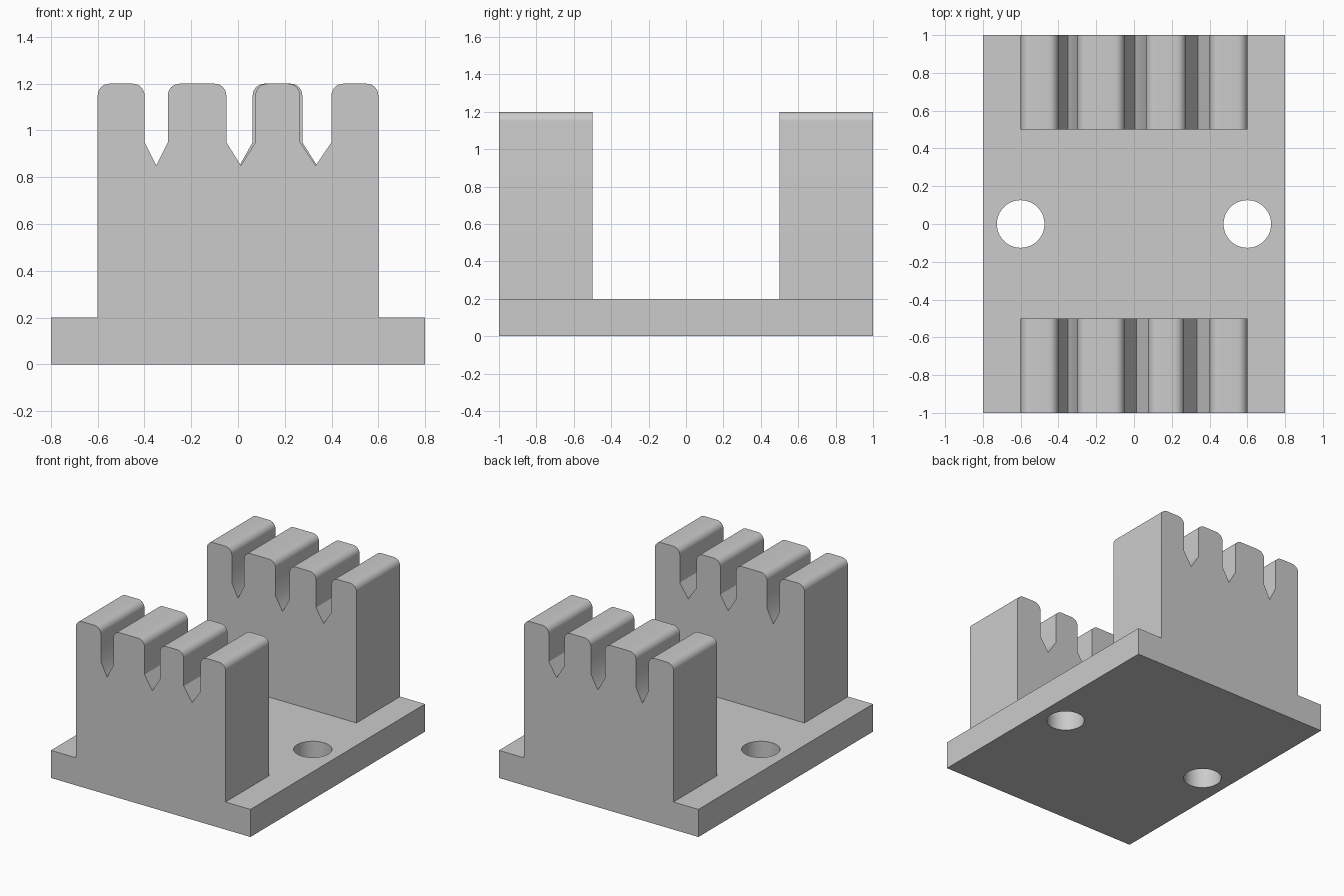
import bpy, bmesh, math

cube = bpy.data.objects.get("Cube")
if cube:
    bpy.data.objects.remove(cube, do_unlink=True)

BASE_TOP, TOP, ROUND = 0.2, 1.2, 0.05
SLOPE_Z, NOTCH_Z = 0.95, 0.85

grey = bpy.data.materials.new("plain grey")
grey.use_nodes = True
grey.diffuse_color = (0.6, 0.6, 0.6, 1)
grey.node_tree.nodes["Principled BSDF"].inputs["Base Color"].default_value = (0.6, 0.6, 0.6, 1)


def make_object(name, bm):
    bmesh.ops.recalc_face_normals(bm, faces=bm.faces)
    mesh = bpy.data.meshes.new(name)
    bm.to_mesh(mesh)
    bm.free()
    mesh.materials.append(grey)
    ob = bpy.data.objects.new(name, mesh)
    bpy.context.collection.objects.link(ob)
    return ob


def extrude_profile(name, points, y0, y1):
    """Extrude an x-z outline along y."""
    bm = bmesh.new()
    face = bm.faces.new([bm.verts.new((x, y0, z)) for x, z in points])
    out = bmesh.ops.extrude_face_region(bm, geom=[face])
    moved = [v for v in out["geom"] if isinstance(v, bmesh.types.BMVert)]
    bmesh.ops.translate(bm, verts=moved, vec=(0, y1 - y0, 0))
    return make_object(name, bm)


def corner(cx, start, steps=8):
    """Quarter round at the top of a tooth, running clockwise."""
    angles = [start - math.pi / 2 * i / steps for i in range(steps + 1)]
    return [(cx + ROUND * math.cos(a), TOP - ROUND + ROUND * math.sin(a)) for a in angles]


def comb_profile(slots):
    """Upright with rounded teeth separated by pointed slots, on a wide foot."""
    lefts = [-0.6] + [s[1] for s in slots]
    rights = [s[0] for s in slots] + [0.6]
    points = [(-0.8, 0), (-0.8, BASE_TOP), (-0.6, BASE_TOP)]
    for i, (left, right) in enumerate(zip(lefts, rights)):
        points += corner(left + ROUND, math.pi) + corner(right - ROUND, math.pi / 2)
        if i < len(slots):
            end = slots[i][1]
            points += [(right, SLOPE_Z), ((right + end) / 2, NOTCH_Z), (end, SLOPE_Z)]
    return points + [(0.6, BASE_TOP), (0.8, BASE_TOP), (0.8, 0)]


def combine(target, tool, operation):
    mod = target.modifiers.new(operation.lower(), "BOOLEAN")
    mod.operation = operation
    mod.solver = "EXACT"
    mod.object = tool
    bpy.context.view_layer.objects.active = target
    bpy.ops.object.modifier_apply(modifier=mod.name)
    bpy.data.objects.remove(tool, do_unlink=True)


# Base plate between the two combs
slab = [(-0.8, 0), (-0.8, BASE_TOP), (0.8, BASE_TOP), (0.8, 0)]
holder = extrude_profile("slotted_holder", slab, -0.5, 0.5)

# Front and back combs
front = extrude_profile("front_comb", comb_profile([(-0.4, -0.3), (-0.05, 0.075), (0.265, 0.4)]), -1, -0.5)
back = extrude_profile("back_comb", comb_profile([(-0.4, -0.3), (-0.05, 0.063), (0.275, 0.4)]), 0.5, 1)
combine(holder, front, "UNION")
combine(holder, back, "UNION")

# Mounting holes
for side in (-1, 1):
    bm = bmesh.new()
    bmesh.ops.create_cone(bm, cap_ends=True, segments=64, radius1=0.126, radius2=0.126, depth=1)
    bmesh.ops.translate(bm, verts=bm.verts, vec=(0.6 * side, 0, 0))
    cutter = make_object("hole_cutter", bm)
    cutter.hide_render = True
    combine(holder, cutter, "DIFFERENCE")

# Merge the flat seams
bm = bmesh.new()
bm.from_mesh(holder.data)
bmesh.ops.remove_doubles(bm, verts=bm.verts, dist=0.0001)
bmesh.ops.dissolve_limit(bm, angle_limit=math.radians(1), verts=bm.verts, edges=bm.edges)
bm.to_mesh(holder.data)
bm.free()

# Smooth the rounded teeth and hole walls
bpy.ops.object.select_all(action="DESELECT")
holder.select_set(True)
bpy.context.view_layer.objects.active = holder
bpy.ops.object.shade_smooth_by_angle(angle=math.radians(30))
